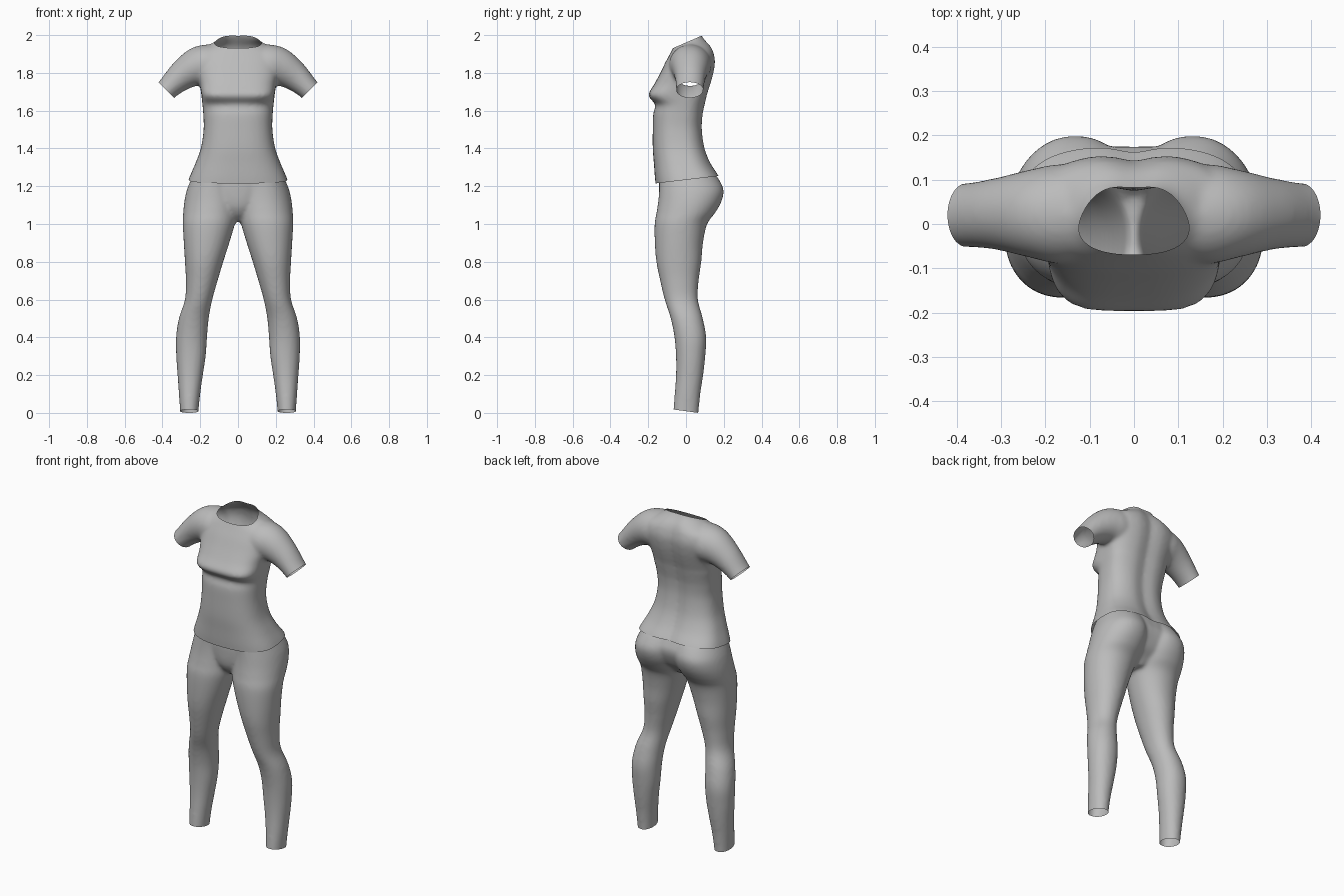
import bpy, bmesh, math
from mathutils import Vector

if "Cube" in bpy.data.objects:
    bpy.data.objects.remove(bpy.data.objects["Cube"])

N = 48  # points per ring


def spline(rows, steps=5):
    """Catmull-Rom interpolation through rows of numbers."""
    out = []
    for i in range(len(rows) - 1):
        p0, p1 = rows[max(i - 1, 0)], rows[i]
        p2, p3 = rows[i + 1], rows[min(i + 2, len(rows) - 1)]
        for k in range(steps):
            t = k / steps
            out.append([0.5 * (2 * b + (c - a) * t + (2 * a - 5 * b + 4 * c - d) * t * t
                               + (3 * b - a - 3 * c + d) * t ** 3)
                        for a, b, c, d in zip(p0, p1, p2, p3)])
    return out + [list(rows[-1])]


def power(v, n):
    return math.copysign(abs(v) ** (2 / n), v)


def level_ring(z, xi, xo, yf, ym, yb, nf, nb=2.0, groove=0.0, s=1):
    """Horizontal ring with separate front and back fullness."""
    pts = []
    for k in range(N):
        a = 2 * math.pi * k / N
        c, d = math.cos(a), math.sin(a)
        n = nb if d > 0 else nf
        x = (xi + xo) / 2 + (xo - xi) / 2 * power(c, n)
        y = ym + power(d, n) * ((yb - ym) if d > 0 else (ym - yf))
        if d > 0:
            y -= groove * math.exp(-(x / 0.045) ** 2)
        pts.append((s * x, y, z))
    return pts


def sleeve_ring(xt, zt, xb, zb, yf, yb, s):
    """Tilted oval between a top point and an underarm point."""
    pts = []
    for k in range(N):
        a = 2 * math.pi * k / N
        u = (1 + math.cos(a)) / 2
        pts.append((s * (xb + (xt - xb) * u),
                    (yf + yb) / 2 + (yb - yf) / 2 * math.sin(a),
                    zb + (zt - zb) * u))
    return pts


def loft(bm, rings):
    vs = [[bm.verts.new(p) for p in r] for r in rings]
    for a, b in zip(vs, vs[1:]):
        for k in range(N):
            bm.faces.new((a[k], a[(k + 1) % N], b[(k + 1) % N], b[k]))
    bm.faces.new(vs[0])
    bm.faces.new(vs[-1])


def garment(name, bm, cuts, mat):
    """Fuse the lofts into one skin, soften it, then cut the openings."""
    bmesh.ops.recalc_face_normals(bm, faces=bm.faces)
    me = bpy.data.meshes.new(name)
    bm.to_mesh(me)
    bm.free()
    ob = bpy.data.objects.new(name, me)
    bpy.context.collection.objects.link(ob)
    m = ob.modifiers.new("fuse", 'REMESH')
    m.mode = 'VOXEL'
    m.voxel_size = 0.01
    m = ob.modifiers.new("soften", 'SMOOTH')
    m.factor = 0.5
    m.iterations = 8
    dg = bpy.context.evaluated_depsgraph_get()
    skin = bpy.data.meshes.new_from_object(ob.evaluated_get(dg))
    ob.modifiers.clear()
    ob.data = skin
    bm = bmesh.new()
    bm.from_mesh(skin)
    for co, no, keep in cuts:
        faces = [f for f in bm.faces if keep(f.calc_center_median())]
        edges = {e for f in faces for e in f.edges}
        verts = {v for f in faces for v in f.verts}
        bmesh.ops.bisect_plane(bm, geom=list(verts) + list(edges) + faces, dist=1e-5,
                               plane_co=co, plane_no=Vector(no).normalized(),
                               clear_outer=True)
    for f in bm.faces:
        f.smooth = True
        f.material_index = 0
    bm.to_mesh(skin)
    bm.free()
    skin.materials.clear()
    skin.materials.append(mat)
    return ob


grey = bpy.data.materials.new("plain grey")
grey.diffuse_color = (0.5, 0.5, 0.5, 1)
grey.use_nodes = True
grey.node_tree.nodes["Principled BSDF"].inputs["Base Color"].default_value = grey.diffuse_color
everywhere = lambda p: True

# Shirt torso: z, half width, front y, side y, back y, front squareness, back squareness
torso = [
    (1.12, .285, -.155, .02, .225, 2.6, 3.0),
    (1.20, .272, -.160, .02, .197, 2.6, 3.0),
    (1.25, .256, -.165, .015, .178, 2.6, 3.0),
    (1.32, .226, -.170, .00, .135, 2.6, 2.6),
    (1.40, .197, -.176, -.02, .104, 2.6, 2.5),
    (1.50, .182, -.176, -.03, .090, 2.6, 2.5),
    (1.58, .184, -.174, -.02, .094, 2.6, 2.5),
    (1.63, .188, -.162, -.01, .104, 2.8, 2.5),
    (1.665, .192, -.190, .00, .112, 3.6, 2.5),
    (1.69, .195, -.198, .00, .118, 3.8, 2.5),
    (1.74, .203, -.168, .01, .134, 3.2, 2.5),
    (1.80, .220, -.136, .02, .150, 2.8, 2.5),
    (1.86, .230, -.107, .03, .158, 2.6, 2.5),
    (1.91, .215, -.080, .03, .150, 2.4, 2.4),
    (1.945, .155, -.063, .03, .135, 2.2, 2.2),
    (1.975, .112, -.058, .02, .112, 2.0, 2.0),
    (2.01, .099, -.056, .02, .092, 2.0, 2.0),
    (2.10, .097, -.055, .02, .088, 2.0, 2.0),
]
# Sleeve: top x, top z, underarm x, underarm z, front y, back y
sleeve = [
    (.05, 1.945, .05, 1.76, -.07, .12),
    (.17, 1.950, .15, 1.735, -.09, .135),
    (.26, 1.923, .215, 1.732, -.075, .122),
    (.345, 1.848, .275, 1.709, -.058, .104),
    (.42, 1.752, .337, 1.668, -.052, .092),
    (.48, 1.69, .395, 1.605, -.05, .09),
]
bm = bmesh.new()
loft(bm, [level_ring(z, -w, w, yf, ym, yb, nf, nb, .016)
          for z, w, yf, ym, yb, nf, nb in spline(torso)])
for s in (1, -1):
    loft(bm, [sleeve_ring(*r, s) for r in spline(sleeve)])
cuts = [((0, -.16, 1.215), (0, .04, -.34), everywhere),      # hem
        ((0, .09, 2.0), (0, -.065, .15), lambda p: p.z > 1.85)]  # neckline
for s in (1, -1):                                            # cuffs
    cuts.append(((s * .38, 0, 1.71), (s, 0, -1),
                 lambda p, s=s: s * p.x > .28 and p.z > 1.5))
garment("shirt", bm, cuts, grey)

# Leggings: z, inner x, outer x, front y, back y
leg = [
    (-.08, .212, .304, -.070, .062),
    (.00, .210, .306, -.068, .066),
    (.10, .200, .313, -.060, .076),
    (.20, .186, .320, -.053, .091),
    (.30, .171, .327, -.053, .102),
    (.40, .164, .328, -.061, .107),
    (.50, .155, .313, -.081, .089),
    (.60, .136, .281, -.113, .063),
    (.70, .108, .276, -.137, .067),
    (.80, .078, .281, -.157, .081),
    (.90, .046, .287, -.165, .090),
    (1.00, .016, .292, -.166, .112),
    (1.06, .000, .290, -.156, .155),
    (1.12, -.01, .284, -.147, .188),
    (1.18, -.01, .271, -.142, .199),
    (1.24, -.01, .247, -.140, .172),
    (1.30, -.01, .220, -.135, .130),
    (1.38, -.01, .190, -.130, .100),
]
# Pelvis filling between the legs: z, half width, front y, back y
pelvis = [
    (1.015, .03, -.07, .07),
    (1.05, .08, -.11, .10),
    (1.10, .15, -.135, .15),
    (1.18, .20, -.143, .182),
    (1.24, .20, -.142, .168),
    (1.38, .17, -.130, .100),
]
bm = bmesh.new()
for s in (1, -1):
    loft(bm, [level_ring(z, xi, xo, yf, (yf + yb) / 2, yb, 2.1, 2.1, 0, s)
              for z, xi, xo, yf, yb in spline(leg)])
loft(bm, [level_ring(z, -w, w, yf, .01, yb, 2.2, 2.0, .008)
          for z, w, yf, yb in spline(pelvis)])
garment("leggings", bm,
        [((0, .065, 0), (0, -.018, -.13), everywhere),        # ankles
         ((0, -.16, 1.245), (0, -.04, .34), everywhere)],     # waistband
        grey)
